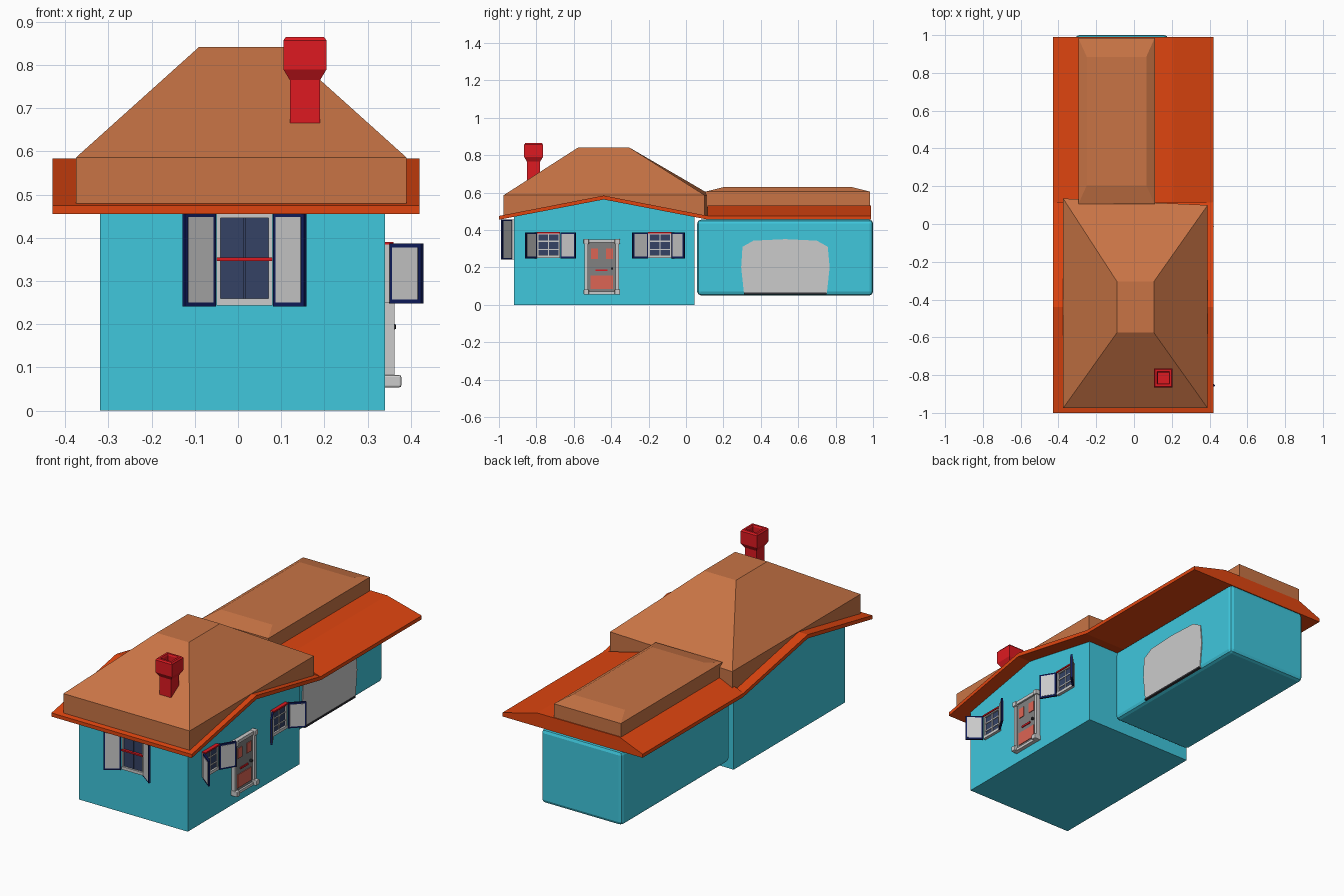
import bpy, bmesh
from math import radians
from mathutils import Matrix

if "Cube" in bpy.data.objects:
    bpy.data.objects.remove(bpy.data.objects["Cube"])


def material(name, r, g, b):
    m = bpy.data.materials.new(name)
    m.diffuse_color = (r, g, b, 1)
    m.use_nodes = True
    m.node_tree.nodes["Principled BSDF"].inputs["Base Color"].default_value = m.diffuse_color
    return m


CYAN = material("cyan_wall", .05, .57, .72)
BROWN = material("brown_roof", .58, .175, .06)
ORANGE = material("orange_roof", .74, .06, .005)
RED = material("red", .73, .01, .015)
SALMON = material("salmon_panel", .72, .13, .09)
NAVY = material("navy", .005, .012, .11)
GLASS = material("glass", .035, .055, .13)
DARK = material("dark", .03, .03, .035)
DOOR_GREY = material("door_grey", .22, .22, .22)


def mesh(name, verts, faces, mat=None, mw=None, bevel=0):
    me = bpy.data.meshes.new(name)
    bm = bmesh.new()
    vs = [bm.verts.new(v) for v in verts]
    for f in faces:
        bm.faces.new([vs[i] for i in f])
    bmesh.ops.recalc_face_normals(bm, faces=bm.faces)
    bm.to_mesh(me)
    bm.free()
    ob = bpy.data.objects.new(name, me)
    bpy.context.collection.objects.link(ob)
    if mat:
        me.materials.append(mat)
    if mw:
        ob.matrix_world = mw
    if bevel:
        mod = ob.modifiers.new("bevel", 'BEVEL')
        mod.width, mod.segments = bevel, 2
    return ob


def loft(name, rings, mat=None, mw=None, bevel=0):
    """Stack of rectangles (x0, x1, y0, y1, z), capped at both ends."""
    verts, faces = [], [(3, 2, 1, 0)]
    for x0, x1, y0, y1, z in rings:
        verts += [(x0, y0, z), (x1, y0, z), (x1, y1, z), (x0, y1, z)]
    for r in range(0, 4 * (len(rings) - 1), 4):
        faces += [(r + i, r + (i + 1) % 4, r + 4 + (i + 1) % 4, r + 4 + i) for i in range(4)]
    n = len(verts)
    faces.append((n - 4, n - 3, n - 2, n - 1))
    return mesh(name, verts, faces, mat, mw, bevel)


def box(name, x0, x1, y0, y1, z0, z1, mat=None, mw=None, bevel=0):
    return loft(name, [(x0, x1, y0, y1, z0), (x0, x1, y0, y1, z1)], mat, mw, bevel)


def prism(name, profile, a, b, axis, mat=None):
    """Extrude a 2D profile from a to b along x (profile y,z) or y (profile x,z)."""
    put = (lambda p, t: (t, *p)) if axis == 'x' else (lambda p, t: (p[0], t, p[1]))
    n = len(profile)
    verts = [put(p, a) for p in profile] + [put(p, b) for p in profile]
    faces = [tuple(range(n)), tuple(range(n, 2 * n))]
    faces += [(i, (i + 1) % n, n + (i + 1) % n, n + i) for i in range(n)]
    return mesh(name, verts, faces, mat)


# main house: gabled body, bent eave slab, hipped upper roof
prism("house_body", [(-.92, 0), (.045, 0), (.045, .47), (-.44, .567), (-.92, .47)],
      -.32, .34, 'x', CYAN)
prism("house_eave_slab", [(-1, .455), (-.44, .563), (.12, .455), (.12, .475),
                          (-.44, .584), (-1, .475)], -.43, .42, 'x', ORANGE)
mesh("house_hip_roof",
     [(-.375, -.975, .476), (.39, -.975, .476), (.39, -.44, .578),
      (.39, .10, .476), (-.375, .135, .472), (-.375, -.44, .578),
      (-.375, -.975, .586), (.39, -.975, .586), (.39, .10, .586), (-.375, .135, .586),
      (-.09, -.575, .842), (.105, -.575, .842), (.105, -.305, .842), (-.09, -.305, .842)],
     [(0, 1, 7, 6), (1, 2, 3, 8, 7), (3, 4, 9, 8), (4, 5, 0, 6, 9),
      (6, 7, 11, 10), (7, 8, 12, 11), (8, 9, 13, 12), (9, 6, 10, 13),
      (10, 11, 12, 13), (0, 5, 2, 1), (5, 4, 3, 2)], BROWN)


# chimney with flared hollow cap
def square(h, z):
    return (.155 - h, .155 + h, -.815 - h, -.815 + h, z)


loft("chimney", [square(*p) for p in
                 [(.035, .6), (.035, .765), (.05, .79), (.05, .857), (.044, .865),
                  (.033, .865), (.029, .857), (.029, .78)]], RED)

# garage: rounded body, sloped roof, shallow raised top
box("garage_body", -.31, .18, .06, 1.0, .05, .455, CYAN, bevel=.02)
prism("garage_eave_roof", [(-.43, .455), (.42, .455), (.42, .475), (.21, .53),
                           (-.29, .532), (-.43, .475)], .115, .99, 'y', ORANGE)
loft("garage_roof_top", [(-.295, .11, .105, .985, .52), (-.295, .11, .105, .985, .605),
                         (-.25, .065, .205, .885, .63)], BROWN)
prism("garage_door", [(.31, .06), (.295, .2), (.302, .31), (.36, .343), (.53, .351),
                      (.70, .343), (.758, .31), (.768, .2), (.753, .06)], .16, .185, 'x')
box("garage_door_seal", .17, .188, .31, .75, .056, .066, DARK)


# windows: local x is width, local -y points out of the wall
def window(name, mw, w, z0, z1, left, right, length, rows, bars):
    h, t = w / 2, .009
    box(name + "_glass", -h + t, h - t, -.006, .005, z0 + t, z1 - t, GLASS, mw)
    for s in (-1, 1):
        x = s * (h - t / 2)
        box(name + "_jamb", x - t / 2, x + t / 2, -.014, .005, z0, z1, None, mw)
    box(name + "_sill", -h, h, -.016, .005, z0, z0 + t * 1.8, None, mw)
    box(name + "_head", -h, h, -.014, .005, z1 - t, z1, None, mw)
    box(name + "_mullion", -.003, .003, -.01, .005, z0, z1, None if rows else GLASS, mw)
    for i in range(1, rows):
        z = z0 + (z1 - z0) * i / rows
        box(name + "_muntin", -h, h, -.01, .005, z - .003, z + .003, None, mw)
    for z in bars:
        box(name + "_red_bar", -h, h, -.02, .005, z - .004, z + .004, RED, mw)
    # open shutters: navy border around a grey panel
    for side, x, ang in (("left", -h - .004, 180 + left), ("right", h + .004, -right)):
        m = mw @ Matrix.Translation((x, -.014, 0)) @ Matrix.Rotation(radians(ang), 4, 'Z')
        box(f"{name}_{side}_shutter_border", 0, length, -.005, .005, z0 - .002, z1 + .002, NAVY, m)
        box(f"{name}_{side}_shutter_panel", .008, length - .008, -.007, .007,
            z0 + .007, z1 - .007, None, m)


def side_wall(y):
    return Matrix.Translation((.34, y, 0)) @ Matrix.Rotation(radians(90), 4, 'Z')


window("front_window", Matrix.Translation((.015, -.92, 0)), .13, .243, .455,
       36, 36, .088, 0, [.35])
window("side_window_front", side_wall(-.735), .125, .25, .385, 52, 31, .092, 3, [.386])
window("side_window_back", side_wall(-.14), .125, .25, .385, 31, 45, .092, 3, [.386])

# front door on the right wall
D = side_wall(-.45)
box("door_leaf", -.08, .08, -.012, .005, .06, .345, DOOR_GREY, D)
for s in (-1, 1):
    box("door_post", s * .083 - .009, s * .083 + .009, -.022, .005, .06, .345, None, D)
    for z in (.068, .338):
        box("door_corner_block", s * .083 - .014, s * .083 + .014, -.038 if z < .1 else -.03,
            .005, z - .014, z + .014, None, D, .004)
    box("door_upper_panel", s * .04 - .019, s * .04 + .019, -.016, .0, .245, .3, SALMON, D)
box("door_lintel", -.083, .083, -.022, .005, .332, .35, None, D)
box("door_step", -.083, .083, -.022, .005, .055, .07, None, D)
box("door_lower_panel", -.06, .06, -.016, 0, .085, .157, SALMON, D)
box("door_letter_slot", -.035, .03, -.017, 0, .18, .19, RED, D)
box("door_knob", .048, .06, -.026, 0, .188, .2, DARK, D, .003)
